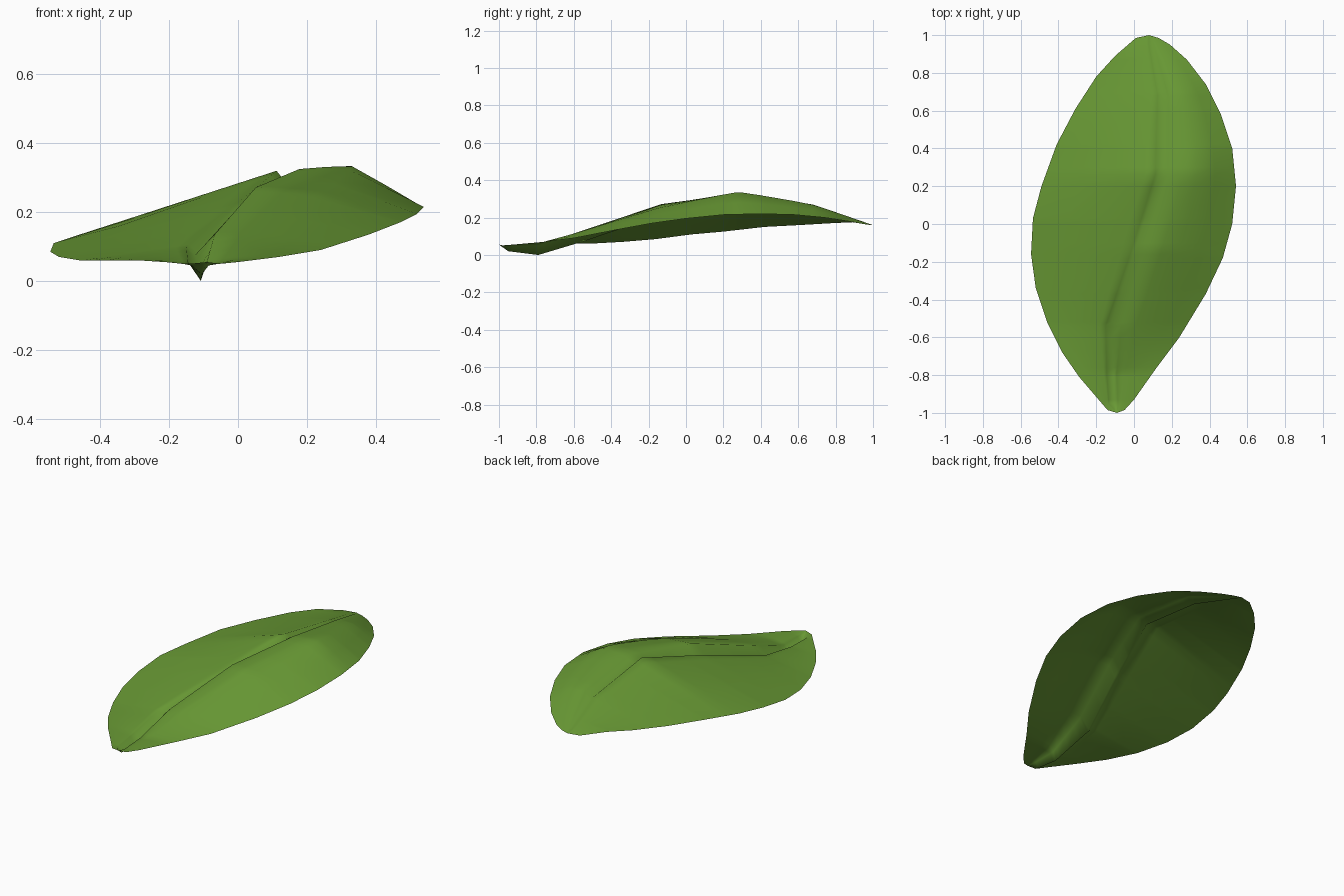
import bpy, bmesh

# Outline of the blade: (y, x, z)
LEFT = [(-1, -0.09, 0.055), (-0.985, -0.14, 0.05), (-0.81, -0.29, 0.06), (-0.68, -0.38, 0.06),
        (-0.52, -0.46, 0.06), (-0.34, -0.52, 0.07), (-0.16, -0.545, 0.085), (0.03, -0.535, 0.11),
        (0.2, -0.49, 0.125), (0.42, -0.41, 0.15), (0.61, -0.31, 0.16), (0.78, -0.20, 0.17),
        (0.89, -0.10, 0.175), (0.985, 0.01, 0.16), (1, 0.08, 0.16)]
RIGHT = [(-1, -0.09, 0.055), (-0.985, -0.05, 0.05), (-0.93, 0.0, 0.055), (-0.76, 0.12, 0.07),
         (-0.6, 0.24, 0.09), (-0.37, 0.38, 0.135), (-0.18, 0.47, 0.17), (0, 0.52, 0.195),
         (0.2, 0.54, 0.215), (0.4, 0.52, 0.22), (0.58, 0.46, 0.215), (0.74, 0.38, 0.2),
         (0.87, 0.28, 0.18), (0.95, 0.19, 0.165), (0.985, 0.13, 0.16), (1, 0.08, 0.16)]

# Midrib groove: (y, lip x, lip z, groove x, groove z, crest x, crest z)
RIB = [(-1, -0.09, 0.055, -0.09, 0.055, -0.09, 0.055),
       (-0.95, -0.135, 0.045, -0.105, 0.02, -0.085, 0.045),
       (-0.79, -0.145, 0.055, -0.108, 0.0, -0.092, 0.05),
       (-0.54, -0.15, 0.10, -0.125, 0.075, -0.068, 0.135),
       (-0.13, -0.01, 0.22, 0.01, 0.215, 0.052, 0.272),
       (0.26, 0.112, 0.32, 0.13, 0.297, 0.178, 0.325),
       (0.68, 0.125, 0.25, 0.145, 0.235, 0.182, 0.268),
       (0.97, 0.075, 0.17, 0.085, 0.165, 0.098, 0.17),
       (1, 0.08, 0.16, 0.08, 0.16, 0.08, 0.16)]

# Extra height halfway across the right half: (y, bulge)
BULGE = [(-1, 0.0), (-0.6, 0.01), (-0.1, 0.025), (0.3, 0.058), (0.7, 0.025), (1, 0.0)]


def sample(table, y):
    """Linear interpolation of a table keyed by its first column."""
    for a, b in zip(table, table[1:]):
        if y <= b[0]:
            t = (y - a[0]) / (b[0] - a[0])
            return [p + (q - p) * t for p, q in zip(a[1:], b[1:])]
    return table[-1][1:]


def section(y):
    """One cross-section of the leaf, from left edge to right edge."""
    lx, lz = sample(LEFT, y)
    rx, rz = sample(RIGHT, y)
    ax, az, gx, gz, cx, cz = sample(RIB, y)
    bulge = sample(BULGE, y)[0]
    pts = [(lx + (ax - lx) * t, lz + (az - lz) * t) for t in (0, 0.33, 0.67, 0.9, 1)]
    pts += [(gx, gz), (cx, cz)]
    for t, k in ((0.22, 0.55), (0.43, 1), (0.7, 0.55), (1, 0)):
        pts.append((cx + (rx - cx) * t, cz + (rz - cz) * t + bulge * k))
    return [(x, y, z) for x, z in pts]


# Leaf blade lofted through the sections
rows = sorted({r[0] for t in (LEFT, RIGHT, RIB, BULGE) for r in t})
bm = bmesh.new()
grid = [[bm.verts.new(p) for p in section(y)] for y in rows]
for r0, r1 in zip(grid, grid[1:]):
    for i in range(len(r0) - 1):
        bm.faces.new((r0[i], r0[i + 1], r1[i + 1], r1[i]))
bmesh.ops.remove_doubles(bm, verts=bm.verts, dist=0.0005)
for f in bm.faces:
    f.smooth = True
mesh = bpy.data.meshes.new("leaf_blade")
bm.to_mesh(mesh)
bm.free()

green = bpy.data.materials.new("leaf green")
green.diffuse_color = (0.14, 0.32, 0.035, 1)
mesh.materials.append(green)
leaf = bpy.data.objects.new("leaf_blade", mesh)
bpy.context.collection.objects.link(leaf)
